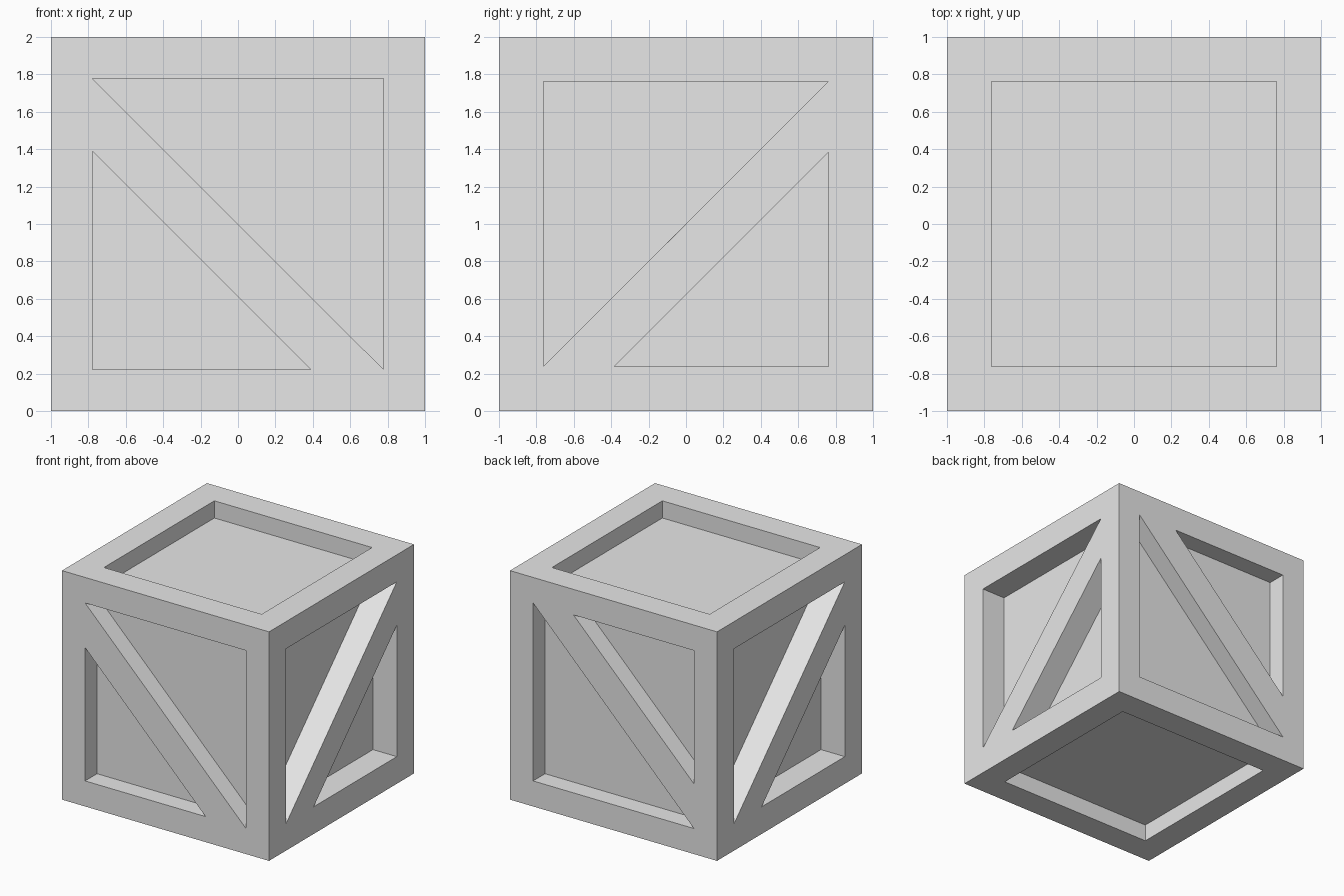
import bpy, bmesh
from mathutils import Vector

if "Cube" in bpy.data.objects:
    bpy.data.objects.remove(bpy.data.objects["Cube"])

# Opening half-widths, brace offsets and pocket depths
F, S, T = 0.777, 0.763, 0.762
FB, SB = 0.387, 0.384
DEPTH_F, DEPTH_S, DEPTH_T = 0.165, 0.23, 0.15
X, Y, Z = Vector((1, 0, 0)), Vector((0, 1, 0)), Vector((0, 0, 1))
CENTRE = Vector((0, 0, 1))


def add_pocket(bm, outline, u, v, depth):
    """Prism sunk into the cube side whose right is u and whose up is v."""
    n = u.cross(v)
    rings = [[bm.verts.new(CENTRE + u * a + v * b + n * d) for a, b in outline]
             for d in (1 - depth, 1.1)]
    bm.faces.new(rings[0][::-1])
    bm.faces.new(rings[1])
    for i in range(len(outline)):
        j = (i + 1) % len(outline)
        bm.faces.new((rings[0][i], rings[0][j], rings[1][j], rings[1][i]))


# Triangular openings either side of each diagonal brace
front_panels = [[(-F, F), (F, -F), (F, F)], [(-F, -F), (FB, -F), (-F, FB)]]
side_panels = [[(-S, -S), (S, S), (-S, S)], [(-SB, -S), (S, -S), (S, SB)]]
square = [(-T, -T), (T, -T), (T, T), (-T, T)]

bm = bmesh.new()
for s in (1, -1):
    for tri in front_panels:      # front, and back turned half way about x
        add_pocket(bm, tri, X, Z * s, DEPTH_F)
    for tri in side_panels:       # right, and left turned half way about z
        add_pocket(bm, tri, Y * s, Z, DEPTH_S)
    add_pocket(bm, square, X, Y * s, DEPTH_T)   # top and bottom
bmesh.ops.recalc_face_normals(bm, faces=bm.faces)
mesh = bpy.data.meshes.new("pocket_cutter")
bm.to_mesh(mesh)
bm.free()
cutter = bpy.data.objects.new("pocket_cutter", mesh)
bpy.context.collection.objects.link(cutter)
cutter.hide_render = True

# Solid crate with framed, braced sides
bpy.ops.mesh.primitive_cube_add(size=2, location=CENTRE)
crate = bpy.context.object
crate.name = "crate"
grey = bpy.data.materials.new("light_grey")
grey.diffuse_color = (0.8, 0.8, 0.8, 1)
grey.use_nodes = True
grey.node_tree.nodes["Principled BSDF"].inputs["Base Color"].default_value = grey.diffuse_color
crate.data.materials.append(grey)
mesh.materials.append(grey)

cut = crate.modifiers.new("pockets", 'BOOLEAN')
cut.operation = 'DIFFERENCE'
cut.solver = 'EXACT'
cut.object = cutter
bpy.ops.object.modifier_apply(modifier=cut.name)
bpy.data.objects.remove(cutter)
